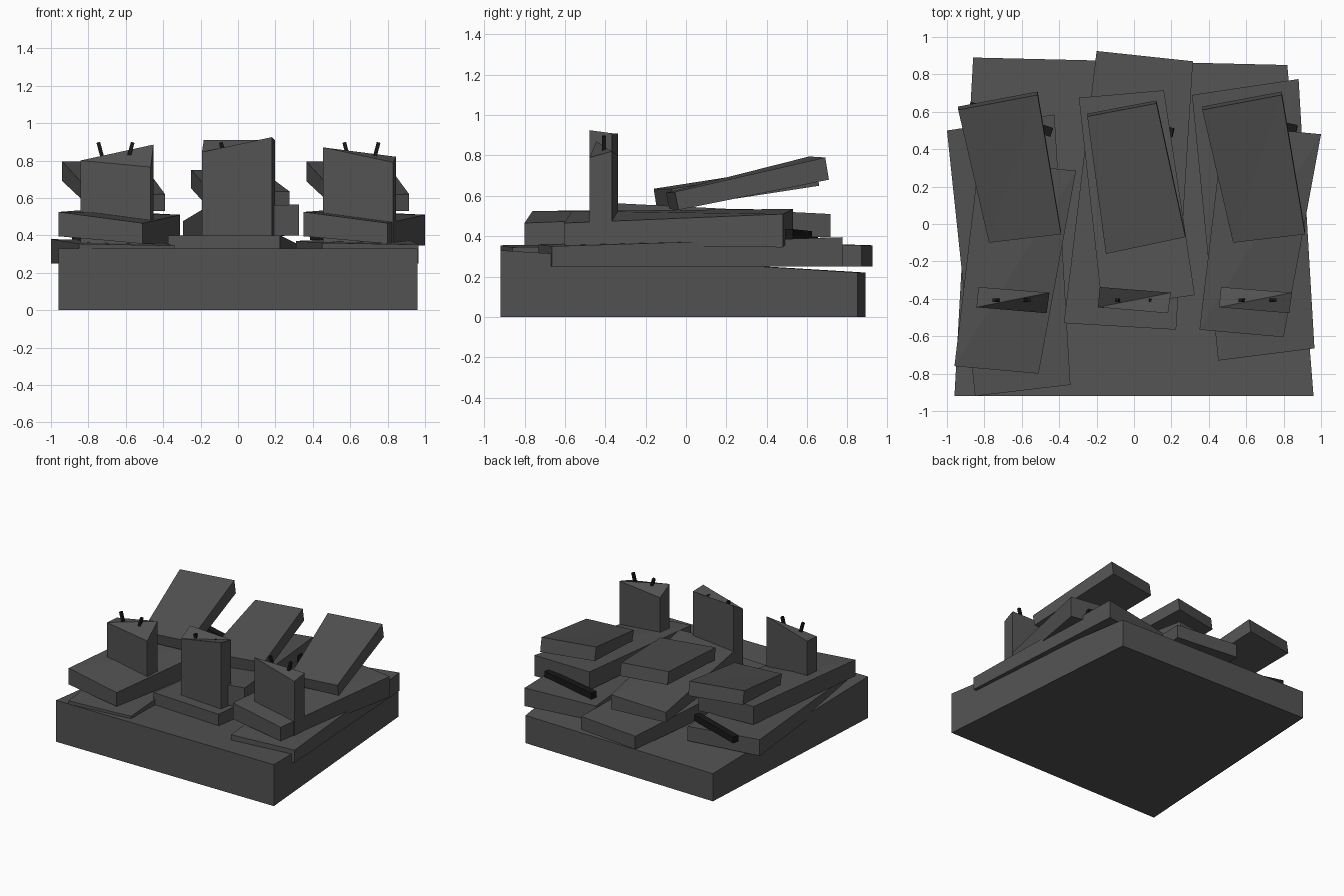
import bpy, bmesh, math
from mathutils import Vector, Matrix

if "Cube" in bpy.data.objects:
    bpy.data.objects.remove(bpy.data.objects["Cube"])


def material(name, v):
    m = bpy.data.materials.new(name)
    m.diffuse_color = (v, v, v, 1)
    m.use_nodes = True
    m.node_tree.nodes["Principled BSDF"].inputs["Base Color"].default_value = m.diffuse_color
    return m


GREY = material("dark grey stone", 0.085)
BLACK = material("black metal", 0.009)


def block(name, corners, top, bottom, shift=(0, 0), lean=0.0, mat=GREY):
    """Uneven slab: corners run front-left, front-right, back-right, back-left."""
    bm = bmesh.new()
    hi, lo = [], []
    for (x, y), zt, zb in zip(corners, top, bottom):
        x, y = x + shift[0], y + shift[1]
        hi.append(bm.verts.new((x, y, zt)))
        lo.append(bm.verts.new((x, y + lean, zb)))
    bm.faces.new(lo[::-1])
    # split the top along front-left to back-right, as the corners are not level
    bm.faces.new((hi[0], hi[1], hi[2]))
    bm.faces.new((hi[0], hi[2], hi[3]))
    for i in range(4):
        j = (i + 1) % 4
        bm.faces.new((lo[i], lo[j], hi[j], hi[i]))
    bmesh.ops.recalc_face_normals(bm, faces=bm.faces)
    me = bpy.data.meshes.new(name)
    bm.to_mesh(me)
    bm.free()
    me.materials.append(mat)
    ob = bpy.data.objects.new(name, me)
    bpy.context.collection.objects.link(ob)
    return ob


def bar(name, a, b, width, height):
    """Square bar between two points."""
    a, b = Vector(a), Vector(b)
    d = b - a
    bm = bmesh.new()
    bmesh.ops.create_cube(bm, size=1)
    rot = d.to_track_quat('X', 'Z').to_matrix().to_4x4()
    bm.transform(Matrix.Translation((a + b) / 2) @ rot
                 @ Matrix.Diagonal((d.length, width, height, 1)))
    me = bpy.data.meshes.new(name)
    bm.to_mesh(me)
    bm.free()
    me.materials.append(BLACK)
    bpy.context.collection.objects.link(bpy.data.objects.new(name, me))


# base slab, sloping down to the back
block("base", [(-.96, -.92), (.96, -.92), (.82, .85), (-.86, .89)],
      (.33, .33, .22, .22), (0, 0, 0, 0))

# first layer of slabs
B = (.25,) * 4
block("lower_slab_left", [(-.85, -.92), (-.34, -.86), (-.425, .585), (-1.0, .5)],
      (.355, .345, .365, .38), B)
block("lower_slab_middle", [(-.375, -.53), (.225, -.565), (.315, .87), (-.2, .925)],
      (.4, .4, .355, .355), B)
block("lower_slab_right", [(.45, -.73), (.965, -.665), (.88, .775), (.31, .69)],
      (.36, .35, .395, .37), B)

# second layer: outer two share one shape
outer = [(.35, -.565), (.80, -.605), (1.0, .48), (.48, .53)]
for side, shift in (("left", (-1.31, -.195)), ("right", (0, 0))):
    block("upper_slab_" + side, outer, (.525, .465, .51, .535),
          (.395, .355, .345, .39), shift)
block("upper_slab_middle", [(-.17, -.45), (.325, -.38), (.16, .715), (-.295, .675)],
      (.55, .565, .51, .475), (.40, .40, .395, .395))

# tilted panels at the back
outer = [(-.775, -.10), (-.39, -.055), (-.515, .69), (-.94, .61)]
for side, dx in (("left", 0), ("right", 1.305)):
    block("tilted_panel_" + side, outer, (.615, .62, .79, .795),
          (.535, .53, .68, .69), (dx, 0), .018)
block("tilted_panel_middle", [(-.15, -.16), (.275, -.07), (.12, .645), (-.25, .575)],
      (.635, .635, .75, .75), (.54, .54, .65, .65), (0, 0), .015)

# upright pillars with uneven tops, each with a pair of splayed pins
foot = [(-.19, -.445), (.185, -.477), (.2, -.367), (-.18, -.337)]
for name, cx, top in (("left", -.652, (.80, .765, .885, .80)),
                      ("middle", -.003, (.845, .925, .91, .91)),
                      ("right", .645, (.87, .79, .82, .80))):
    block("pillar_" + name, foot, top, (.35,) * 4, (cx, 0))
    mid = {"left": -.655, "middle": 0, "right": .66}[name]
    for s in (-1, 1):
        bar(f"pin_{name}_{'left' if s < 0 else 'right'}",
            (mid + s * .05, -.407, .74), (mid + s * .092, -.407, .897), .02, .02)

# black bars under the tilted panels
bar("under_bar_left", (-.44, .49, .41), (-.88, .63, .40), .05, .05)
bar("under_bar_middle", (.21, .487, .44), (-.24, .60, .42), .05, .05)
bar("under_bar_right", (.87, .505, .41), (.39, .60, .40), .05, .05)
